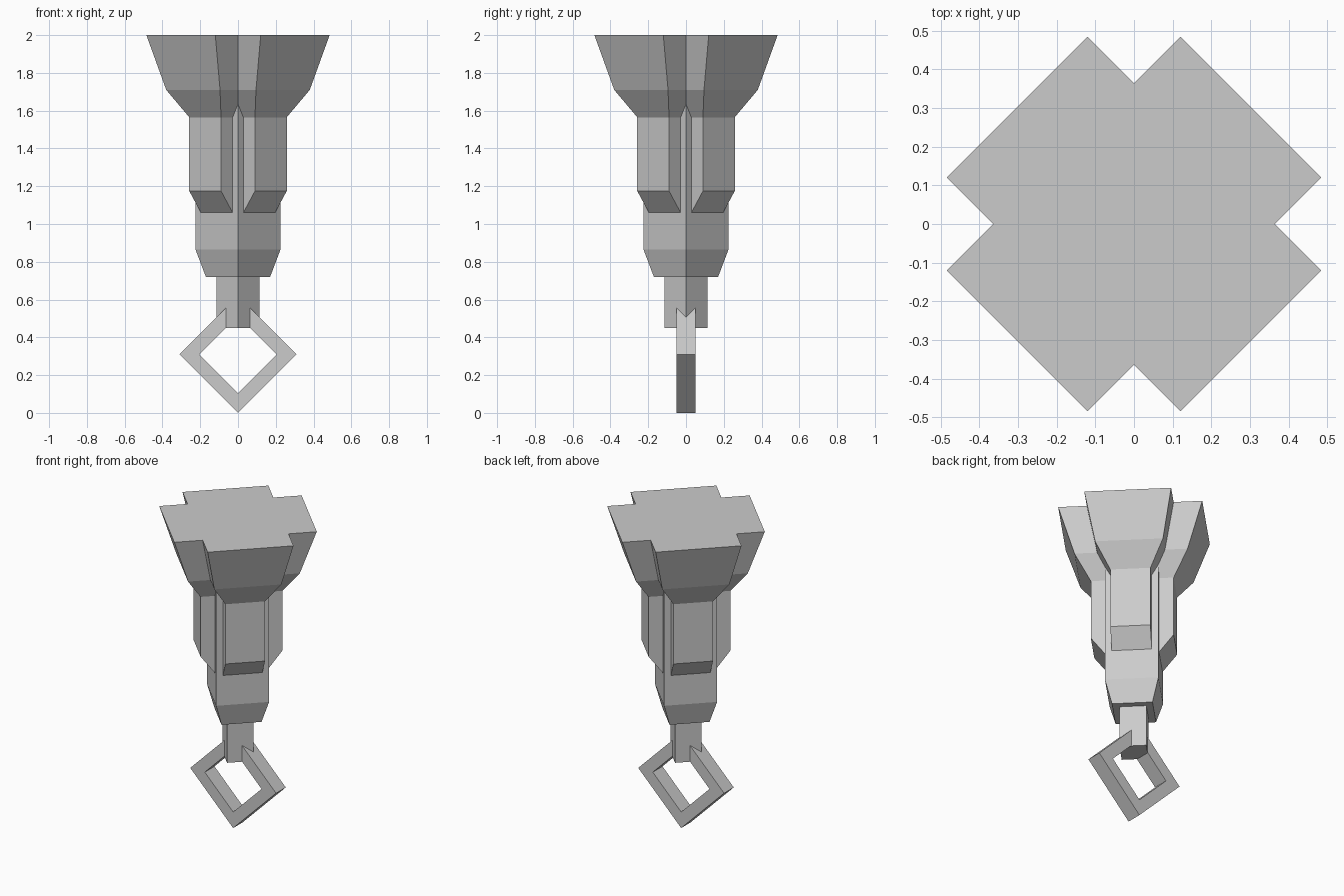
import bpy, bmesh, math
from mathutils import Matrix

if "Cube" in bpy.data.objects:
    bpy.data.objects.remove(bpy.data.objects["Cube"])

TURN = Matrix.Rotation(math.radians(45), 4, 'Z')


def add_object(name, bm):
    bmesh.ops.recalc_face_normals(bm, faces=bm.faces)
    mesh = bpy.data.meshes.new(name)
    bm.to_mesh(mesh)
    bm.free()
    obj = bpy.data.objects.new(name, mesh)
    bpy.context.collection.objects.link(obj)
    return obj


def loft(name, sections):
    """Skin a stack of (z, outline) sections, then turn it 45 degrees."""
    bm = bmesh.new()
    rings = [[bm.verts.new((x, y, z)) for x, y in pts] for z, pts in sections]
    n = len(rings[0])
    for a, b in zip(rings, rings[1:]):
        for i in range(n):
            j = (i + 1) % n
            bm.faces.new((a[i], a[j], b[j], b[i]))
    bm.faces.new(rings[0])
    bm.faces.new(rings[-1])
    bm.transform(TURN)
    return add_object(name, bm)


def square(corner):
    h = corner / math.sqrt(2)
    return [(h, -h), (h, h), (-h, h), (-h, -h)]


def cross(reach, half):
    """Plus-shaped outline: arm length and half arm width."""
    pts = []
    for k in range(4):
        c, s = round(math.cos(k * math.pi / 2)), round(math.sin(k * math.pi / 2))
        for x, y in ((reach, -half), (reach, half), (half, half)):
            pts.append((x * c - y * s, x * s + y * c))
    return pts


# Square handle core with a tapered lower end
loft("core", [(0.72, square(0.17)), (0.865, square(0.225)), (1.67, square(0.225))])

# Four raised pads flaring into the cross-shaped head
pads = [(1.06, 0.159, 0.119), (1.175, 0.246, 0.119), (1.565, 0.246, 0.119),
        (1.71, 0.336, 0.2015), (2.0, 0.428, 0.258)]
loft("flared_head", [(z, cross(u, v)) for z, u, v in pads])

# Stem holding the ring
loft("stem", [(0.45, square(0.113)), (0.72, square(0.113))])

# Diamond-shaped hanging ring
bm = bmesh.new()
loops = []
for r, y in ((0.31, -0.05), (0.31, 0.05), (0.205, 0.05), (0.205, -0.05)):
    loops.append([bm.verts.new((x * r, y, 0.31 + z * r))
                  for x, z in ((1, 0), (0, 1), (-1, 0), (0, -1))])
for k in range(4):
    a, b = loops[k], loops[(k + 1) % 4]
    for i in range(4):
        j = (i + 1) % 4
        bm.faces.new((a[i], a[j], b[j], b[i]))
add_object("ring", bm)
